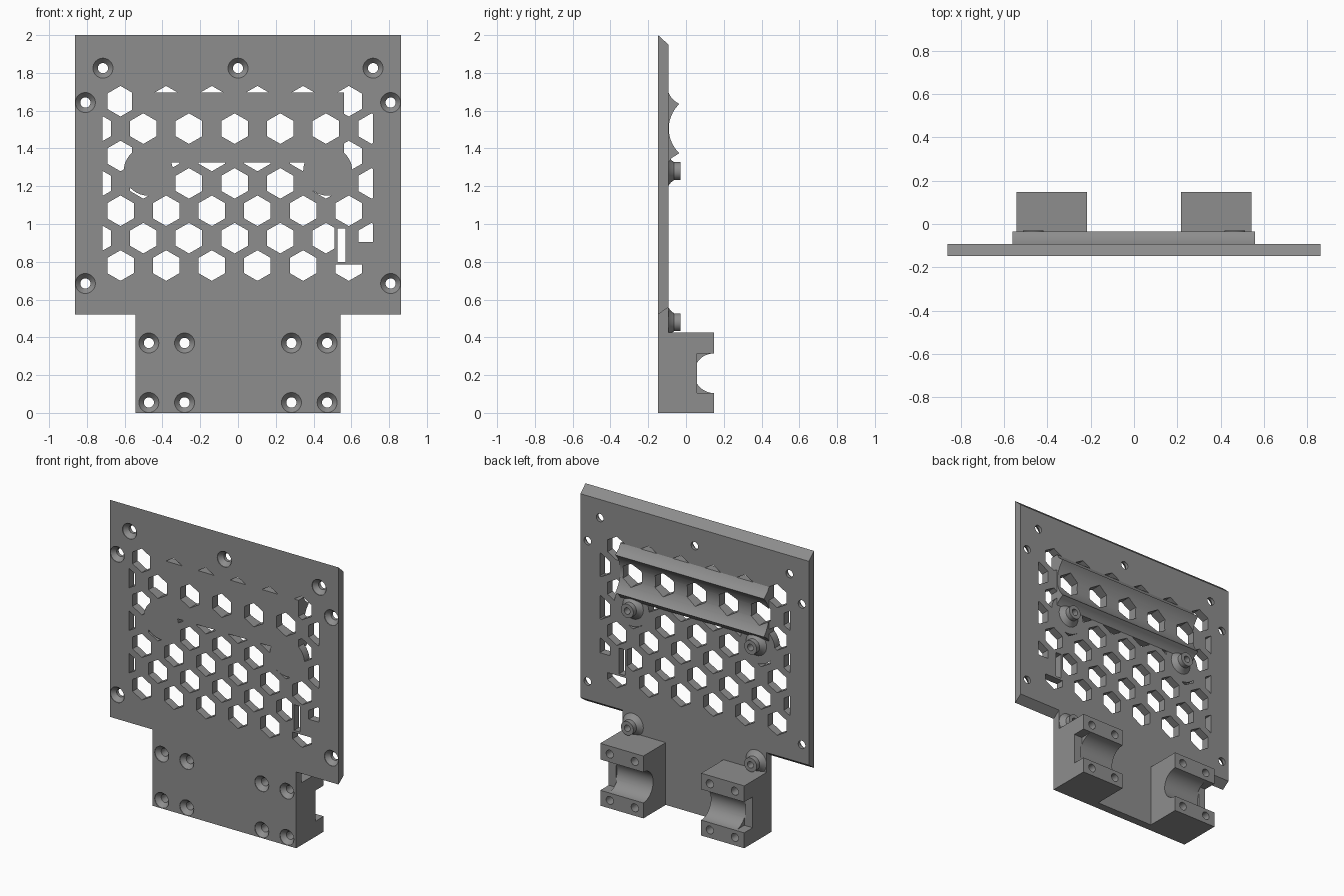
import bpy, bmesh, math

if "Cube" in bpy.data.objects:
    bpy.data.objects.remove(bpy.data.objects["Cube"])

FRONT, BACK, REAR = -0.148, -0.093, 0.148   # plate front, plate back, clamp rear

grey = bpy.data.materials.new("mid_grey")
grey.diffuse_color = (0.27, 0.27, 0.27, 1)
grey.use_nodes = True
grey.node_tree.nodes["Principled BSDF"].inputs["Base Color"].default_value = grey.diffuse_color


def finish(name, bm):
    bmesh.ops.recalc_face_normals(bm, faces=bm.faces)
    mesh = bpy.data.meshes.new(name)
    bm.to_mesh(mesh)
    bm.free()
    mesh.materials.append(grey)
    ob = bpy.data.objects.new(name, mesh)
    bpy.context.collection.objects.link(ob)
    return ob


def prism(bm, pts, axis, a, b):
    """Extrude (x, z) points along y, or (y, z) points along x."""
    place = (lambda p, t: (p[0], t, p[1])) if axis == 'y' else (lambda p, t: (t, p[0], p[1]))
    lo = [bm.verts.new(place(p, a)) for p in pts]
    hi = [bm.verts.new(place(p, b)) for p in pts]
    bm.faces.new(lo)
    bm.faces.new(hi[::-1])
    for i in range(len(pts)):
        j = (i + 1) % len(pts)
        bm.faces.new((lo[i], hi[i], hi[j], lo[j]))


def rect(x0, z0, x1, z1):
    return [(x0, z0), (x1, z0), (x1, z1), (x0, z1)]


def ring(x, z, r, n, start=0.0):
    return [(x + r * math.cos(start + math.tau * i / n),
             z + r * math.sin(start + math.tau * i / n)) for i in range(n)]


def shape(name, outlines, axis, a, b):
    bm = bmesh.new()
    for pts in outlines:
        prism(bm, pts, axis, a, b)
    return finish(name, bm)


def revolve(bm, profile, x, z, n=32):
    """Turn (radius, y) points around a y-parallel axis at x, z and cap both ends."""
    rows = [[bm.verts.new((p[0], y, p[1])) for p in ring(x, z, r, n)] for r, y in profile]
    for lo, hi in zip(rows, rows[1:]):
        for i in range(n):
            j = (i + 1) % n
            bm.faces.new((lo[i], lo[j], hi[j], hi[i]))
    bm.faces.new(rows[0])
    bm.faces.new(rows[-1])


def boolean(ob, tool, op='DIFFERENCE'):
    mod = ob.modifiers.new("cut", 'BOOLEAN')
    mod.operation, mod.object, mod.solver = op, tool, 'EXACT'
    bpy.context.view_layer.objects.active = ob
    bpy.ops.object.modifier_apply(modifier=mod.name)


# Plate with sloped top and bottom edges, joined to the lower tab
plate = shape("plate", [[(FRONT, 0.52), (BACK, 0.56), (BACK, 1.95), (FRONT, 2.0)]],
              'x', -0.862, 0.862)
tab = shape("tab_helper", [rect(-0.543, 0, 0.543, 0.65)], 'y', FRONT, BACK)
boolean(plate, tab, 'UNION')

# Honeycomb vents: the row behind the cradle groove stays whole
vents, groove_row = [], []
for row in range(7):
    z = 0.78 + 0.145 * row
    odd = row % 2
    for col in range(6 + odd):
        x = (-0.743 if odd else -0.622) + 0.2417 * col
        (groove_row if row == 5 else vents).append(ring(x, z, 0.081, 6, math.pi / 6))
vent_cutter = shape("vent_cutter", vents, 'y', -0.3, 0.05)
groove_cutter = shape("groove_vent_cutter", groove_row, 'y', -0.3, 0.05)
window = shape("vent_window", [rect(-0.718, 0.6, 0.715, 1.8)], 'y', -0.4, 0.1)

# Solid areas left around the cradle, the upper bosses and the slot
solids = [
    shape("solid_cradle", [rect(-0.562, 1.325, 0.56, 1.695)], 'y', -0.5, 0.2),
    shape("solid_bosses", [ring(s * 0.475, 1.28, 0.13, 40) for s in (-1, 1)], 'y', -0.5, 0.2),
    shape("solid_slot", [rect(0.51, 0.785, 0.58, 0.988)], 'y', -0.5, 0.2),
    shape("solid_corner", [rect(0.55, 0.785, 0.75, 0.905)], 'y', -0.5, 0.2)]
for c in (vent_cutter, groove_cutter):
    boolean(c, window, 'INTERSECT')
for s in solids:
    boolean(vent_cutter, s)
slot = shape("slot_cutter", [rect(0.527, 0.80, 0.57, 0.975)], 'y', -0.3, 0.05)

# Countersunk screw holes
bm = bmesh.new()
spots = [(0, 1.825)]
for s in (-1, 1):
    spots += [(s * 0.715, 1.825), (s * 0.808, 1.643), (s * 0.808, 0.685)]
    spots += [(s * x, z) for x in (0.472, 0.283) for z in (0.37, 0.055)]
for x, z in spots:
    revolve(bm, [(0.053, -0.2), (0.053, FRONT + 0.004), (0.027, -0.115), (0.027, 0.3)], x, z)
screws = finish("screw_cutter", bm)

# Cradle: scooped rail with small concave flanks
R, CY, CZ = 0.18, 0.089, 1.505
A = math.asin(0.13 / R)
profile = [(-0.105, 1.695), (BACK, 1.695), (-0.075, 1.665), (-0.055, 1.648)]
profile += [(CY - R * math.cos(A - 2 * A * i / 20), CZ + R * math.sin(A - 2 * A * i / 20))
            for i in range(21)]
profile += [(-0.055, 1.362), (-0.075, 1.35), (BACK, 1.325), (-0.105, 1.325)]
cradle = shape("cradle", [profile], 'x', -0.562, 0.56)

# Clamp blocks: round seat with a square step at the outer end
clamps = []
for side, s in (("left", -1), ("right", 1)):
    clamp = shape(side + "_clamp", [rect(s * 0.543, 0, s * 0.218, 0.425)], 'y', -0.105, REAR)
    seat = shape("seat_cutter", [ring(REAR, 0.21, 0.105, 48)], 'x', s * 0.1, s * 0.49)
    step = shape("step_cutter", [rect(0.057, 0.105, 0.3, 0.315)], 'x', s * 0.48, s * 0.6)
    for c in (seat, step, screws):
        boolean(clamp, c)
    clamps.append(clamp)

for c in (vent_cutter, groove_cutter, slot, screws):
    boolean(plate, c)
boolean(cradle, groove_cutter)

# Hollow bosses on the back
bosses = []
for level, z in (("upper", 1.28), ("lower", 0.48)):
    for side, s in (("left", -1), ("right", 1)):
        bm = bmesh.new()
        revolve(bm, [(0.078, -0.105), (0.078, BACK), (0.06, -0.08), (0.047, -0.063),
                     (0.047, -0.03), (0.022, -0.03), (0.022, -0.08)], s * 0.465, z)
        bosses.append(finish(f"{level}_{side}_boss", bm))

# Remove helpers and smooth the round surfaces
parts = [plate, cradle] + clamps + bosses
for ob in list(bpy.data.objects):
    if ob not in parts:
        bpy.data.objects.remove(ob)
for ob in parts:
    bpy.ops.object.select_all(action='DESELECT')
    ob.select_set(True)
    bpy.context.view_layer.objects.active = ob
    bpy.ops.object.shade_smooth_by_angle(angle=math.radians(25))
